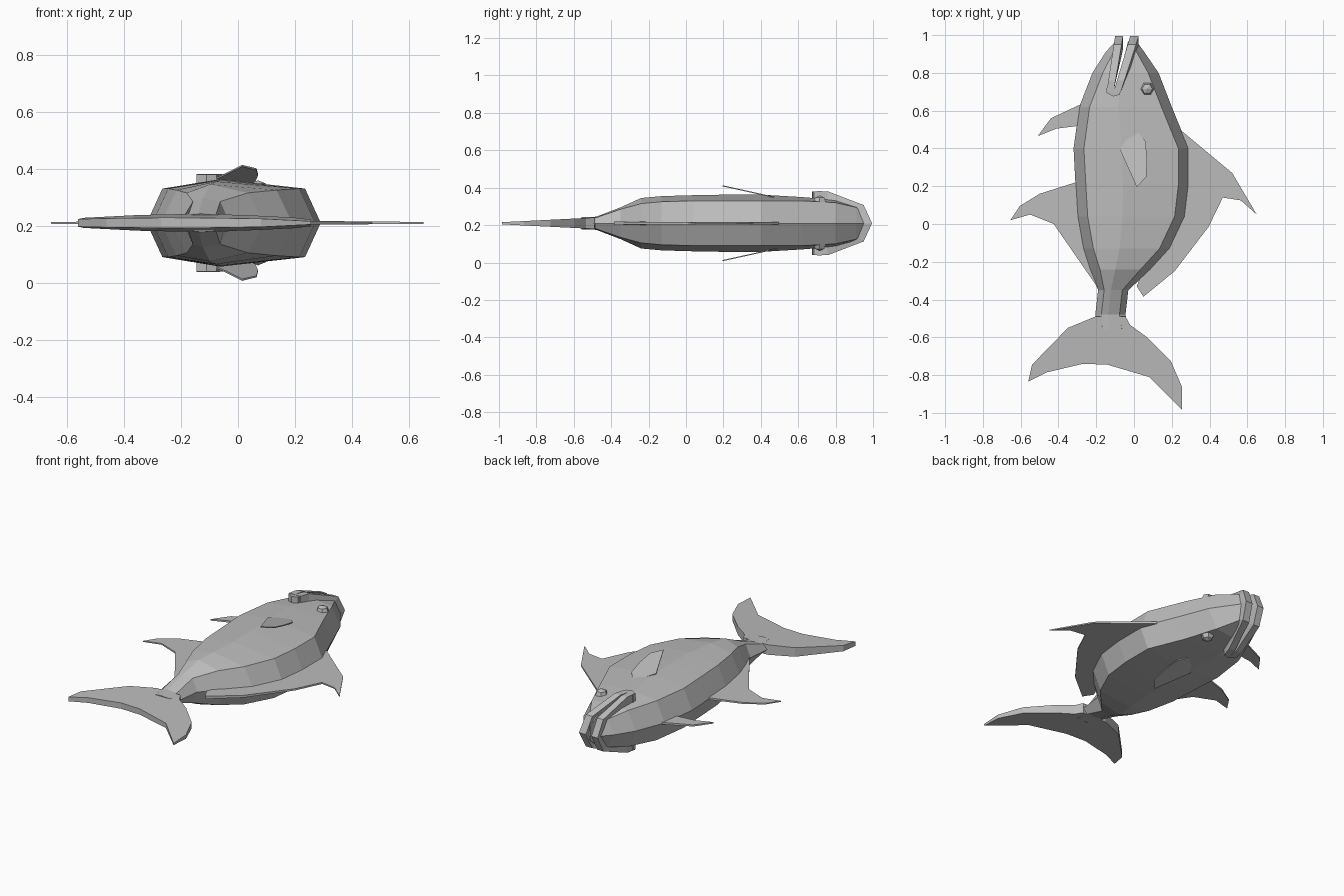
import bpy
from math import pi

MID = 0.21  # height of the plane of symmetry

cube = bpy.data.objects.get("Cube")
if cube:
    bpy.data.objects.remove(cube, do_unlink=True)

grey = bpy.data.materials.new("plain grey")
grey.use_nodes = True
tone = (0.5, 0.5, 0.5, 1)
grey.diffuse_color = tone
grey.node_tree.nodes["Principled BSDF"].inputs["Base Color"].default_value = tone


def make(name, verts, faces):
    mesh = bpy.data.meshes.new(name)
    mesh.from_pydata(verts, [], faces)
    mesh.materials.append(grey)
    obj = bpy.data.objects.new(name, mesh)
    bpy.context.collection.objects.link(obj)
    # consistent outward normals
    bpy.context.view_layer.objects.active = obj
    bpy.ops.object.mode_set(mode='EDIT')
    bpy.ops.mesh.select_all(action='SELECT')
    bpy.ops.mesh.normals_make_consistent(inside=False)
    bpy.ops.object.mode_set(mode='OBJECT')
    return obj


def loft(name, rings):
    """Skin a list of equal closed rings and cap both ends."""
    n = len(rings[0])
    verts = [p for ring in rings for p in ring]
    faces = [(r * n + i, r * n + (i + 1) % n, (r + 1) * n + (i + 1) % n, (r + 1) * n + i)
             for r in range(len(rings) - 1) for i in range(n)]
    faces += [tuple(range(n)), tuple(range(len(verts) - n, len(verts)))]
    return make(name, verts, faces)


def plate(name, outline, half, height=lambda x, y: MID):
    """Flat slab from an outline; half(x, y) is half the thickness."""
    return loft(name, [[(x, y, height(x, y) + s * half(x, y)) for x, y in outline]
                       for s in (-1, 1)])


# Body: y, right edge, left edge, shoulder half height, crest half height
sections = [
    (-0.56, -0.20, -0.03, 0.028, 0.032), (-0.48, -0.205, -0.045, 0.03, 0.035),
    (-0.35, -0.19, -0.03, 0.075, 0.085), (-0.24, -0.235, 0.09, 0.105, 0.135),
    (-0.13, -0.27, 0.19, 0.115, 0.145), (0.04, -0.30, 0.27, 0.12, 0.15),
    (0.21, -0.31, 0.29, 0.12, 0.153), (0.40, -0.32, 0.29, 0.12, 0.153),
    (0.62, -0.29, 0.20, 0.12, 0.14), (0.80, -0.22, 0.13, 0.11, 0.125),
    (0.91, -0.15, 0.055, 0.085, 0.10), (0.965, -0.10, 0.015, 0.04, 0.05),
]
rings = []
for y, a, b, shoulder, crest in sections:
    inset = min(0.055, 0.2 * (b - a))
    mid = a + 0.42 * (b - a)
    upper = [(a + inset, shoulder), (mid, crest), (b - inset, shoulder)]
    ring = [(a, 0)] + upper + [(b, 0)] + [(x, -z) for x, z in reversed(upper)]
    rings.append([(x, y, MID + z) for x, z in ring])
body = loft("body", rings)

# Mouth opening cut through the head
cutter = plate("mouth_cutter", [(-0.11, 0.72), (-0.095, 0.72), (-0.01, 1.05), (-0.065, 1.05)],
               lambda x, y: 0.4)
cut = body.modifiers.new("mouth", 'BOOLEAN')
cut.object = cutter
cut.solver = 'EXACT'
bpy.context.view_layer.objects.active = body
bpy.ops.object.modifier_apply(modifier="mouth")
bpy.data.objects.remove(cutter, do_unlink=True)

# Lips: bands wrapping the nose from one mouth corner to the other
outer = [(0.70, 0.172), (0.76, 0.17), (0.95, 0.097), (0.995, 0)]
inner = [(0.70, 0.11), (0.75, 0.11), (0.89, 0.06), (0.93, 0)]


def lip(name, corner, tip):
    half = list(zip(outer, inner, [1] * 4))
    path = half + [(o, i, -1) for o, i, _ in reversed(half[:-1])]
    rings = []
    for (yo, zo), (yi, zi), s in path:
        t = (yo - 0.70) / 0.295
        x0, x1 = [c + (e - c) * t for c, e in zip(corner, tip)]
        rings.append([(x0, yo, MID + s * zo), (x1, yo, MID + s * zo),
                      (x1, yi, MID + s * zi), (x0, yi, MID + s * zi)])
    return loft(name, rings)


lip("lower_lip", (-0.145, -0.108), (-0.10, -0.058))
lip("upper_lip", (-0.108, -0.07), (-0.02, 0.025))
for side, s in (("upper", 1), ("lower", -1)):
    plate(side + "_mouth_corner",
          [(-0.145, 0.72), (-0.145, 0.695), (-0.11, 0.675), (-0.075, 0.685), (-0.068, 0.72)],
          lambda x, y: 0.03, lambda x, y: MID + s * 0.14)

# Tail, thinning towards its tips
plate("tail_fin",
      [(-0.205, -0.49), (-0.35, -0.55), (-0.54, -0.745), (-0.56, -0.835), (-0.46, -0.785),
       (-0.27, -0.74), (-0.14, -0.745), (0.08, -0.81), (0.255, -0.985), (0.255, -0.865),
       (0.195, -0.725), (0.07, -0.60), (-0.02, -0.535), (-0.045, -0.49)],
      lambda x, y: 0.03 + (y + 0.5) * 0.05)

# Thin fins along the back and belly
thin = lambda x, y: 0.009 - 0.009 * abs(x)
plate("dorsal_fin",
      [(0.23, 0.51), (0.25, 0.495), (0.52, 0.27), (0.65, 0.05), (0.565, 0.125), (0.47, 0.14),
       (0.395, -0.015), (0.215, -0.25), (0.05, -0.385), (0.015, -0.33), (0.10, -0.1)], thin)
plate("pelvic_fin",
      [(-0.25, 0.645), (-0.29, 0.63), (-0.44, 0.56), (-0.51, 0.465), (-0.41, 0.505),
       (-0.25, 0.525)], thin)
plate("anal_fin",
      [(-0.27, 0.235), (-0.31, 0.22), (-0.50, 0.16), (-0.605, 0.095), (-0.655, 0.02),
       (-0.55, 0.05), (-0.425, 0.0), (-0.19, -0.34), (-0.15, -0.2)], thin)

# Side fins and eyes, one of each per flank
for side, s in (("upper", 1), ("lower", -1)):
    plate(side + "_side_fin",
          [(0.0, 0.51), (0.06, 0.44), (0.07, 0.34), (0.065, 0.25), (0.015, 0.195),
           (-0.075, 0.395)],
          lambda x, y: 0.003, lambda x, y: MID + s * (0.20 - 0.22 * (y - 0.195)))
    bpy.ops.mesh.primitive_uv_sphere_add(segments=6, ring_count=4, radius=0.039,
                                         location=(0.07, 0.715, MID + s * 0.11),
                                         rotation=(0, 0, pi / 6))
    eye = bpy.context.object
    eye.name = side + "_eye"
    eye.data.materials.append(grey)
